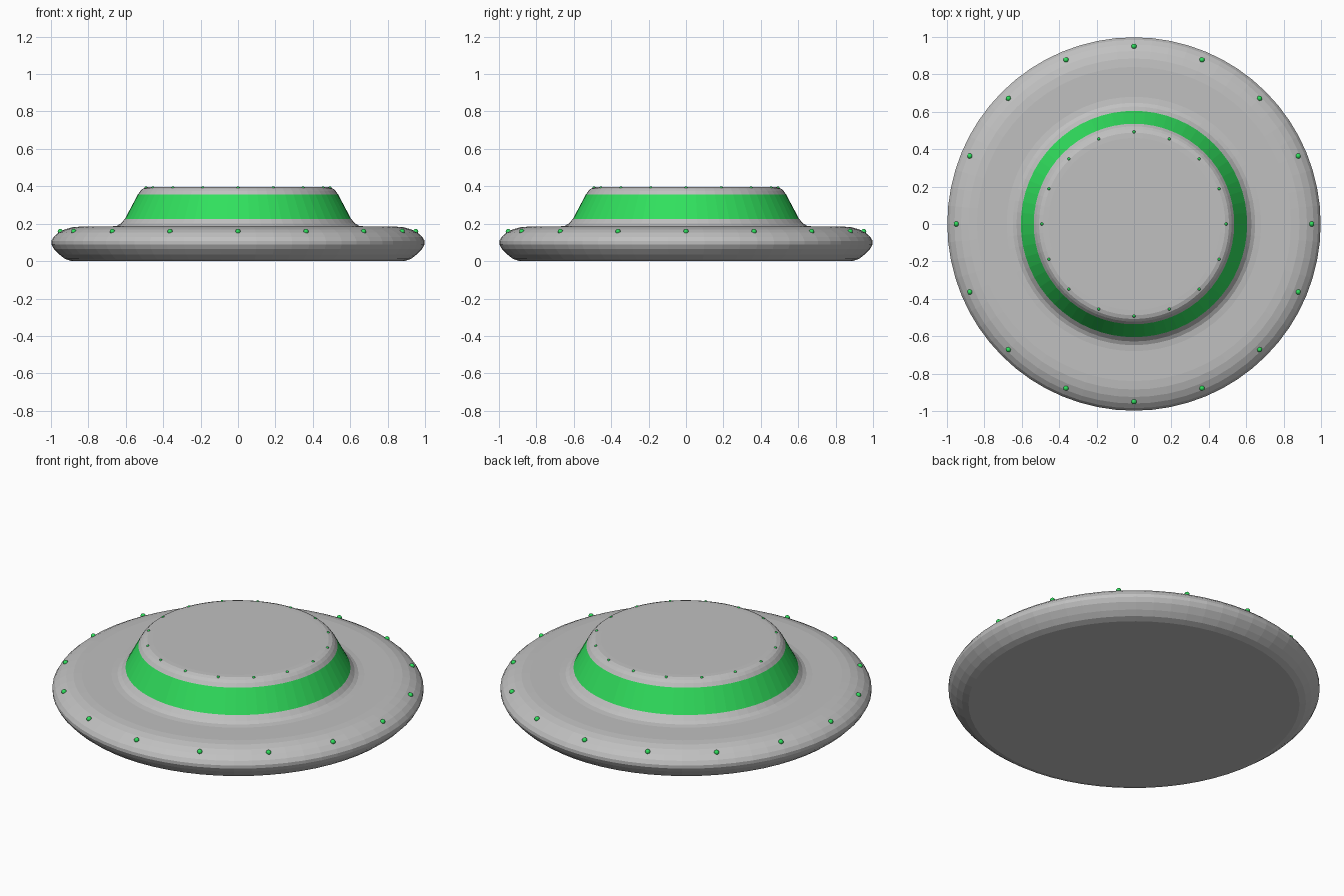
import bpy, bmesh, math
from mathutils import Matrix

if "Cube" in bpy.data.objects:
    bpy.data.objects.remove(bpy.data.objects["Cube"])

SEG = 64


def material(name, rgb):
    m = bpy.data.materials.new(name)
    m.diffuse_color = (*rgb, 1)
    m.use_nodes = True
    m.node_tree.nodes["Principled BSDF"].inputs["Base Color"].default_value = m.diffuse_color
    return m


grey = material("hull grey", (0.53, 0.53, 0.53))
green = material("glow green", (0.03, 0.74, 0.11))


def finish(name, bm, mats):
    bmesh.ops.recalc_face_normals(bm, faces=bm.faces)
    me = bpy.data.meshes.new(name)
    bm.to_mesh(me)
    bm.free()
    for m in mats:
        me.materials.append(m)
    ob = bpy.data.objects.new(name, me)
    bpy.context.collection.objects.link(ob)
    return ob


# Saucer hull: one turned profile (radius, height), closed by discs at both ends
profile = [(0.89, 0.0), (0.925, 0.012), (0.955, 0.035), (0.985, 0.066), (0.998, 0.09),
           (0.998, 0.108), (0.985, 0.13), (0.96, 0.152), (0.925, 0.17), (0.885, 0.181),
           (0.84, 0.185), (0.68, 0.185), (0.648, 0.189), (0.628, 0.2), (0.605, 0.225),
           (0.536, 0.355), (0.522, 0.375), (0.508, 0.388), (0.488, 0.395), (0.46, 0.396)]
bm = bmesh.new()
rings = []
for r, z in profile:
    rings.append([bm.verts.new((r * math.cos(2 * math.pi * i / SEG),
                                r * math.sin(2 * math.pi * i / SEG), z)) for i in range(SEG)])
for k, (a, b) in enumerate(zip(rings, rings[1:])):
    for i in range(SEG):
        j = (i + 1) % SEG
        f = bm.faces.new((a[i], a[j], b[j], b[i]))
        # Green window band on the straight cabin wall
        f.material_index = 1 if abs(profile[k][1] - 0.225) < 1e-6 else 0
bm.faces.new(rings[0])
bm.faces.new(rings[-1])
finish("saucer_hull", bm, [grey, green])


# Rings of small round lights
def light_ring(name, radius, z, size, count=16):
    bm = bmesh.new()
    for i in range(count):
        a = 2 * math.pi * i / count
        bmesh.ops.create_uvsphere(
            bm, u_segments=12, v_segments=8, radius=size,
            matrix=Matrix.Translation((radius * math.cos(a), radius * math.sin(a), z)))
    ob = finish(name, bm, [green])
    for p in ob.data.polygons:
        p.use_smooth = True


light_ring("rim_lights", 0.95, 0.158, 0.014)
light_ring("roof_lights", 0.492, 0.392, 0.008)
